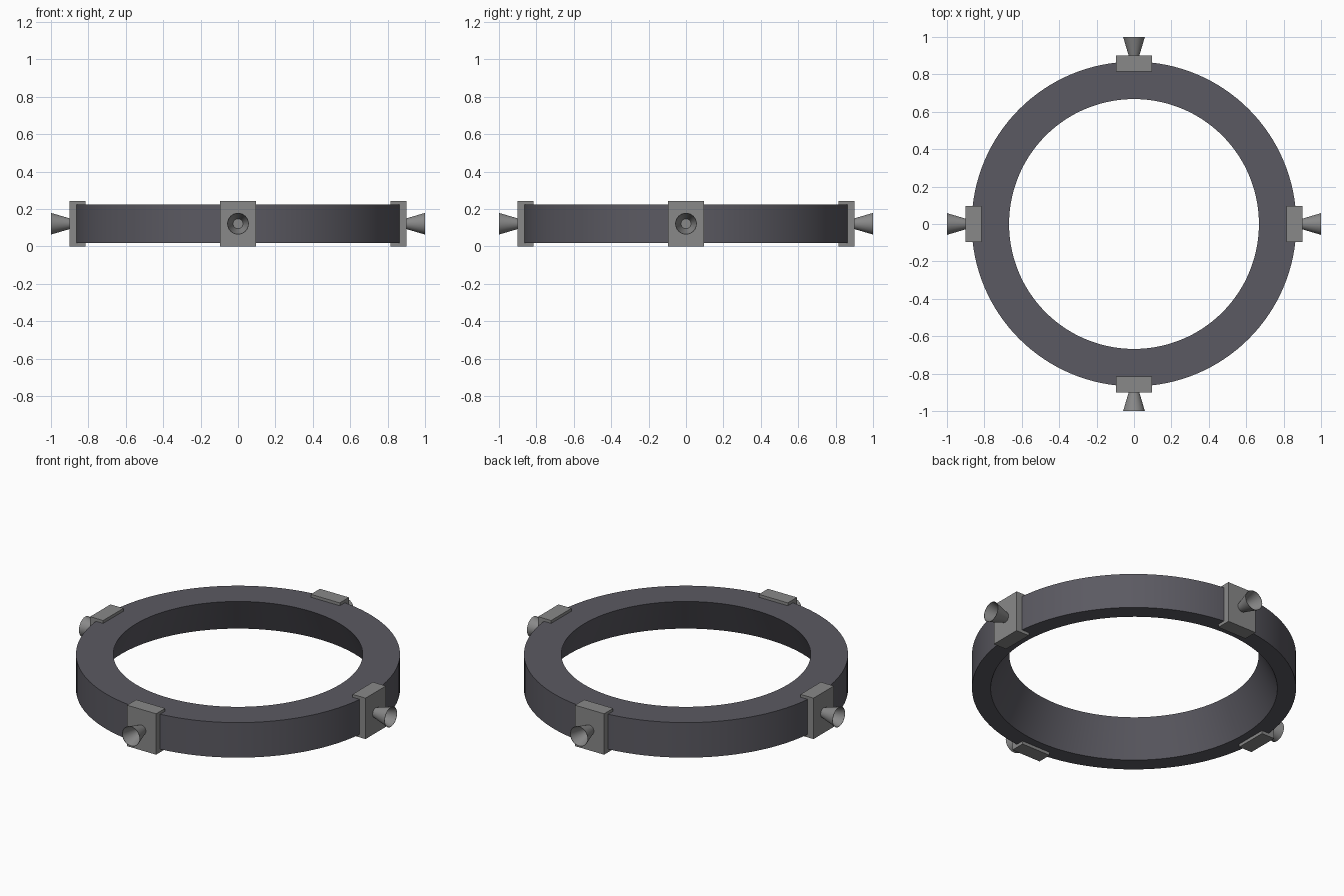
import bpy, bmesh, math
from mathutils import Matrix, Vector

cube = bpy.data.objects.get("Cube")
if cube:
    bpy.data.objects.remove(cube, do_unlink=True)


def material(name, rgb):
    m = bpy.data.materials.new(name)
    m.use_nodes = True
    m.diffuse_color = (*rgb, 1)
    m.node_tree.nodes["Principled BSDF"].inputs["Base Color"].default_value = (*rgb, 1)
    return m


DARK = material("dark slate", (0.105, 0.102, 0.122))
GREY = material("mid grey", (0.25, 0.25, 0.25))


def finish(name, bm, mat, smooth=False):
    bmesh.ops.recalc_face_normals(bm, faces=bm.faces)
    me = bpy.data.meshes.new(name)
    bm.to_mesh(me)
    bm.free()
    me.materials.append(mat)
    ob = bpy.data.objects.new(name, me)
    bpy.context.collection.objects.link(ob)
    if smooth:
        bpy.ops.object.select_all(action="DESELECT")
        ob.select_set(True)
        bpy.context.view_layer.objects.active = ob
        bpy.ops.object.shade_smooth_by_angle(angle=math.radians(30))
    return ob


def lathe(profile, sides):
    """Revolve a closed (radius, height) profile around z."""
    bm = bmesh.new()
    rings = []
    for i in range(sides):
        a = 2 * math.pi * i / sides
        rings.append([bm.verts.new((r * math.cos(a), r * math.sin(a), z)) for r, z in profile])
    n = len(profile)
    for i in range(sides):
        p, q = rings[i], rings[(i + 1) % sides]
        for j in range(n):
            k = (j + 1) % n
            bm.faces.new((p[j], q[j], q[k], p[k]))
    return bm


# Ring with a straight outer wall and a bore that widens downwards
finish("ring", lathe([(0.868, 0.018), (0.868, 0.225), (0.668, 0.225), (0.768, 0.018)], 128),
       DARK, smooth=True)

# Four thruster blocks, each with an open flared nozzle
MID = 0.121
for i, side in enumerate(("left", "back", "right", "front")):
    turn = Matrix.Rotation(i * math.pi / 2, 4, "Z")

    bm = bmesh.new()
    bmesh.ops.create_cube(bm, size=1, matrix=turn @ Matrix.Translation((0.858, 0, MID))
                          @ Matrix.Diagonal((0.085, 0.19, 2 * MID, 1)))
    finish(side + "_thruster_block", bm, GREY)

    bm = lathe([(0.027, 0), (0.058, 0.105), (0.056, 0.105), (0.025, 0)], 32)
    bm.transform(turn @ Matrix.Translation((0.895, 0, MID)) @ Matrix.Rotation(math.pi / 2, 4, "Y"))
    finish(side + "_nozzle", bm, GREY, smooth=True)
